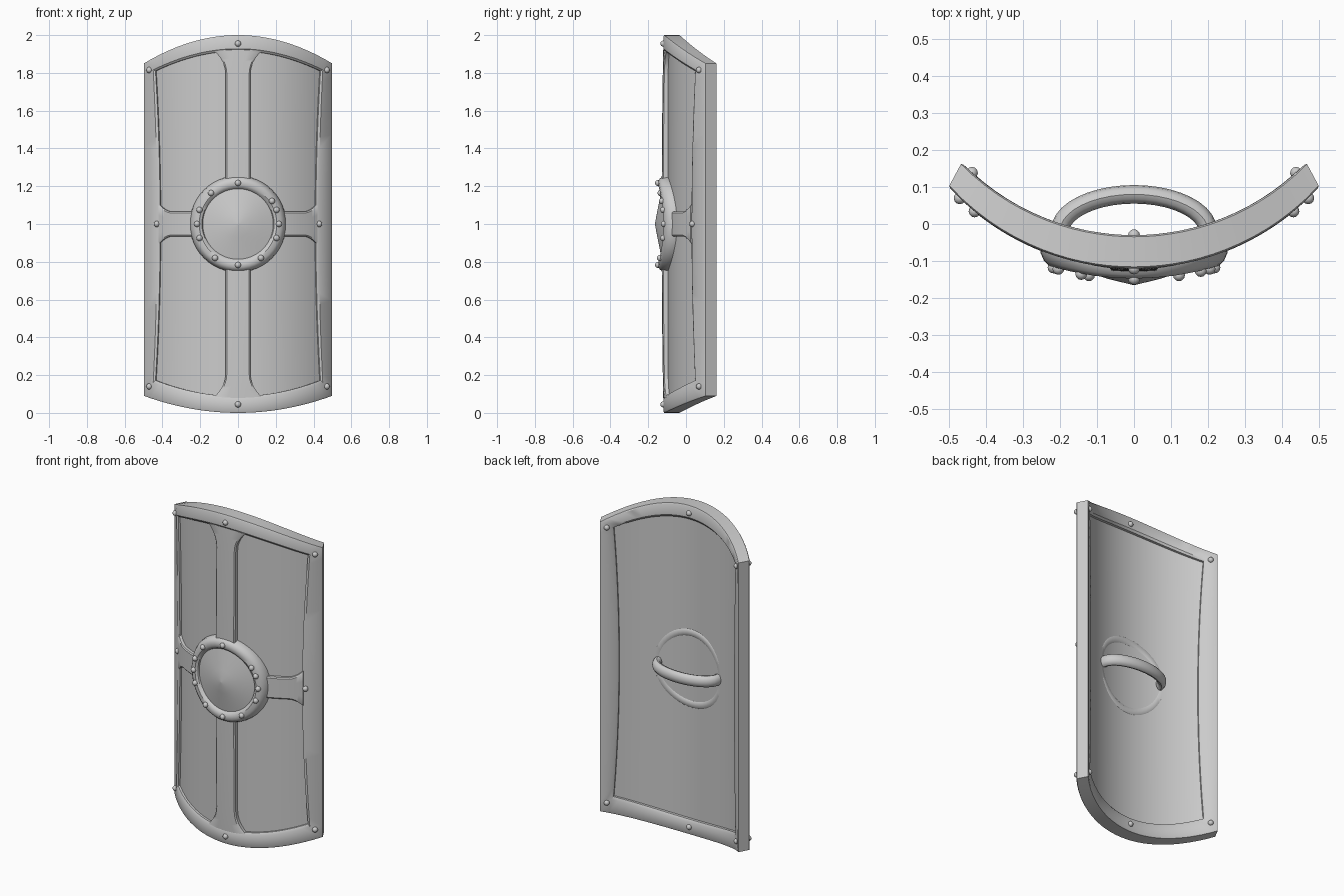
import bpy, bmesh, math
from mathutils import Vector, Matrix

if "Cube" in bpy.data.objects:
    bpy.data.objects.remove(bpy.data.objects["Cube"])

grey = bpy.data.materials.new("plain grey")
grey.diffuse_color = (0.6, 0.6, 0.6, 1)
grey.use_nodes = True
grey.node_tree.nodes["Principled BSDF"].inputs["Base Color"].default_value = grey.diffuse_color


def P(x, z, t):
    """Bend a flat point onto the shield; t = 0 front face, t = 1 back face."""
    yf = 0.558 - math.sqrt(0.4597 - x * x)
    xb = 0.93 * x
    yb = 0.622 - math.sqrt(0.4251 - xb * xb)
    return Vector((x + (xb - x) * t, yf + (yb - yf) * t, z))


# Outline values: half width, top centre, top corner, base centre, base corner, side bow
OUTER = (0.5, 2.0, 1.85, 0.0, 0.09, 0.0)
INNER = (0.44, 1.915, 1.81, 0.088, 0.172, 0.025)


def outline(k):
    return [a + (b - a) * k for a, b in zip(OUTER, INNER)]


def top_z(k, u):
    o = outline(k)
    return o[2] + (o[1] - o[2]) * (1 - u * u)


def base_z(k, u):
    o = outline(k)
    return o[4] + (o[3] - o[4]) * (1 - u * u)


def loop(k, t, n=28):
    hw, _, tc, _, bc, bow = outline(k)
    s = [-1 + 2 * i / n for i in range(n)]
    pts = [(u * hw, top_z(k, u)) for u in s]
    pts += [(hw - bow * (1 - u * u), (tc + bc) / 2 - u * (tc - bc) / 2) for u in s]
    pts += [(-u * hw, base_z(k, u)) for u in s]
    pts += [(-hw + bow * (1 - u * u), (tc + bc) / 2 + u * (tc - bc) / 2) for u in s]
    return [P(x, z, t) for x, z in pts]


def finish(name, bm):
    bmesh.ops.recalc_face_normals(bm, faces=bm.faces)
    me = bpy.data.meshes.new(name)
    bm.to_mesh(me)
    bm.free()
    me.materials.append(grey)
    ob = bpy.data.objects.new(name, me)
    bpy.context.collection.objects.link(ob)
    bpy.ops.object.select_all(action='DESELECT')
    ob.select_set(True)
    bpy.context.view_layer.objects.active = ob
    bpy.ops.object.shade_smooth_by_angle(angle=math.radians(35))
    return ob


def loft(name, rows, wrap=False):
    """Skin closed cross-sections; wrap joins last to first, otherwise cap the ends."""
    bm = bmesh.new()
    vs = [[bm.verts.new(p) for p in r] for r in rows]
    n, m = len(vs), len(vs[0])
    for i in range(n if wrap else n - 1):
        a, b = vs[i], vs[(i + 1) % n]
        for j in range(m):
            bm.faces.new((a[j], a[(j + 1) % m], b[(j + 1) % m], b[j]))
    if not wrap:
        bm.faces.new(vs[0])
        bm.faces.new(vs[-1])
    return finish(name, bm)


# Rim frame with softened edges
loft("rim", [loop(k, t) for k, t in [(0, .05), (.08, 0), (.85, 0), (1, .1),
                                     (1, .9), (.85, 1), (.08, 1), (0, .95)]], True)

# Curved board inside the rim
N = 32
us = [-1 + 2 * i / N for i in range(N + 1)]
hw = 0.455
rows = []
for v in (0, 0.25, 0.5, 0.75, 1):
    def row(t, seq):
        return [P(u * hw, base_z(.9, u) + (top_z(.9, u) - base_z(.9, u)) * v, t) for u in seq]
    rows.append(row(.25, us) + row(.72, us[::-1]))
loft("board", rows)


def flare(d, amount, reach):
    return amount * max(0, 1 - d / reach) ** 2


# Cross-section of the straps: (fraction of half width, depth)
SECTION = [(-1, .35), (-1, .06), (-.9, 0), (-.45, 0), (0, 0), (.45, 0), (.9, 0), (1, .06), (1, .35)]

# Vertical strap, flared where it meets the rim
ends = [0, .01, .02, .03, .045, .06, .08, .1, .13]
stations = ends + [.2 + .1 * i for i in range(16)] + [1.84 - e for e in ends[::-1]]
rows = []
for s in stations:
    f = s / 1.84
    w = .065 + flare(min(s, 1.84 - s), .06, .13)
    r = []
    for a, t in SECTION:
        u = a * w / .45
        lo, hi = base_z(.9, u), top_z(.9, u)
        r.append(P(a * w, lo + (hi - lo) * f, t - .01 - .09 * (1 - (2 * f - 1) ** 2)))
    rows.append(r)
loft("vertical_strap", rows)

# Horizontal straps, left and right
for side, label in ((-1, "left"), (1, "right")):
    rows = []
    for x in [.16 + .022 * i for i in range(9)] + [.36, .37, .38, .39, .4, .41, .42]:
        w = .065 + flare(.42 - x, .04, .07)
        rows.append([P(side * x, 1 + a * w, t - .012) for a, t in SECTION])
    loft("horizontal_strap_" + label, rows)

# Boss: flattened ring following the curve, with a low cone in its middle
BEND = 0.65


def ring_point(ang, phi):
    c, s = math.cos(phi), math.sin(phi)
    r = .217 + .038 * math.copysign(abs(c) ** .8, c)
    x = r * math.cos(ang)
    return Vector((x, -.098 + BEND * x * x - .05 * s, 1 + r * math.sin(ang)))


loft("boss_ring", [[ring_point(2 * math.pi * i / 48, 2 * math.pi * j / 14) for j in range(14)]
                   for i in range(48)], True)

rows = []
for r in (.19, .13, .07, .003):
    rows.append([])
    for i in range(48):
        a = 2 * math.pi * i / 48
        x = r * math.cos(a)
        rows[-1].append(Vector((x, -.165 + .037 * r / .19 + BEND * x * x, 1 + r * math.sin(a))))
loft("boss_cone", rows)

# Hand grip: bowed bar behind the board
rows = []
for i in range(21):
    a = math.pi * i / 20
    c, s = math.cos(a), math.sin(a)
    mid = Vector((-.2 * c, -.02 + .1 * s, 1))
    out = Vector((-c / .2, s / .1, 0)).normalized()
    rows.append([mid + out * .025 * math.cos(q) + Vector((0, 0, .034 * math.sin(q)))
                 for q in [2 * math.pi * j / 12 for j in range(12)]])
loft("hand_grip", rows)

# Rivets on rim (both faces), side straps and boss ring
spots = []
for x, z in ((-.47, 1.815), (.47, 1.815), (-.47, .14), (.47, .14), (0, 1.955), (0, .045)):
    spots += [P(x, z, 0), P(x, z, 1)]
spots += [P(-.43, 1, 0), P(.43, 1, 0)]
for deg in (0, 20, 34, 90, 131, 160, 180, 200, 236, 270, 304, 340):
    spots.append(ring_point(math.radians(deg), math.pi / 2))
bm = bmesh.new()
for p in spots:
    bmesh.ops.create_uvsphere(bm, u_segments=12, v_segments=8, radius=.016,
                              matrix=Matrix.Translation(p))
finish("rivets", bm)
